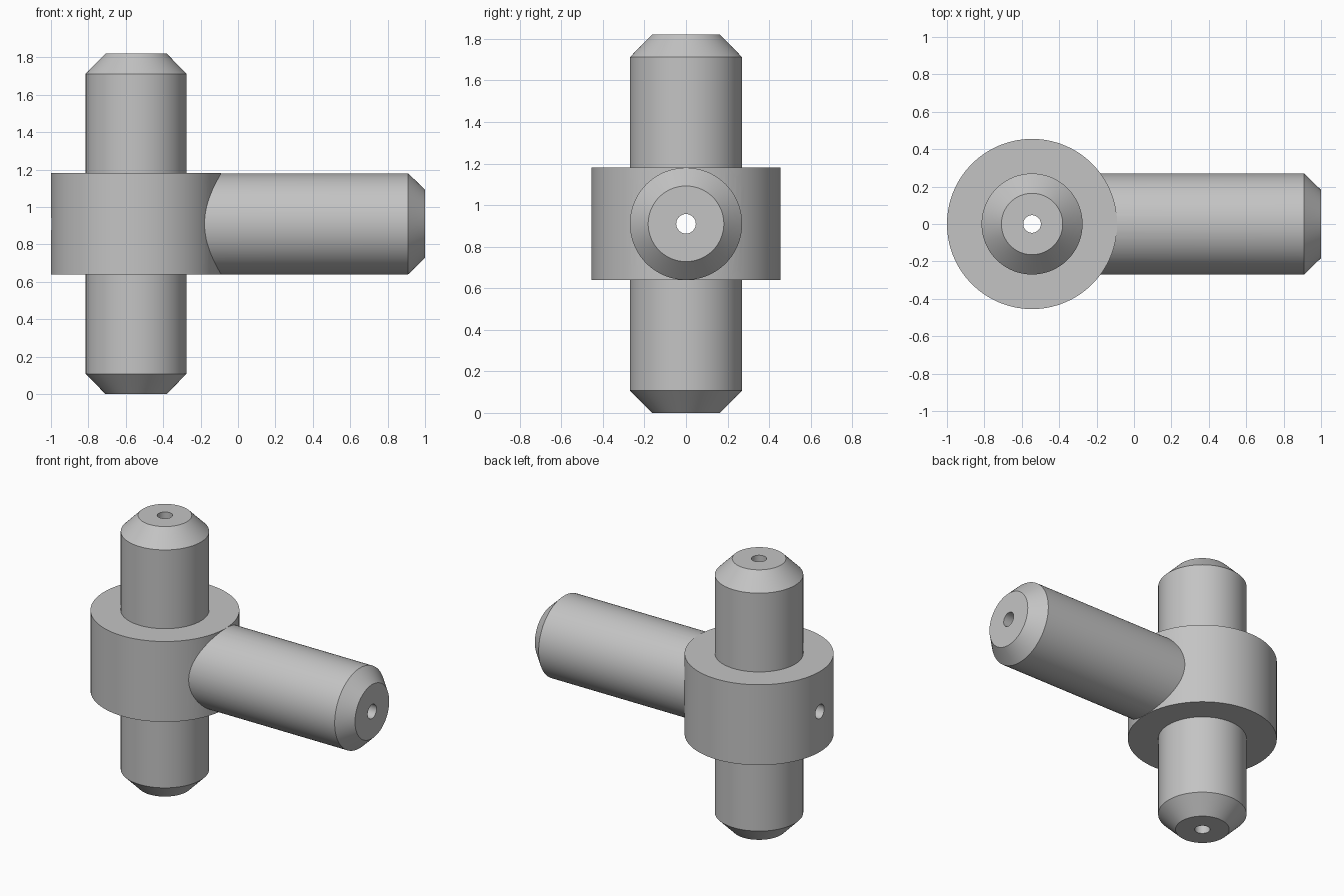
import bpy, bmesh, math
from mathutils import Matrix

cube = bpy.data.objects.get("Cube")
if cube:
    bpy.data.objects.remove(cube, do_unlink=True)

SEGMENTS = 96
HUB_X, MID_Z = -0.545, 0.91
SHAFT_R, COLLAR_R, BORE_R = 0.27, 0.455, 0.047

steel = bpy.data.materials.new("plain grey")
steel.use_nodes = True
grey = (0.55, 0.55, 0.55, 1)
steel.diffuse_color = grey
steel.node_tree.nodes["Principled BSDF"].inputs["Base Color"].default_value = grey


def turned(name, profile, along_x=False):
    """Solid of revolution from (radius, distance along axis) pairs about the hub centre."""
    bm = bmesh.new()
    rings = []
    for r, h in profile:
        ring = []
        for i in range(SEGMENTS):
            a = math.tau * (i + 0.5) / SEGMENTS
            ring.append(bm.verts.new((r * math.cos(a), r * math.sin(a), h)))
        rings.append(ring)
    for low, high in zip(rings, rings[1:]):
        for i in range(SEGMENTS):
            j = (i + 1) % SEGMENTS
            bm.faces.new((low[i], low[j], high[j], high[i]))
    bm.faces.new(rings[0][::-1])
    bm.faces.new(rings[-1])
    if along_x:
        bm.transform(Matrix.Rotation(math.pi / 2, 4, 'Y'))
    bm.transform(Matrix.Translation((HUB_X, 0, MID_Z)))
    bmesh.ops.recalc_face_normals(bm, faces=bm.faces)
    mesh = bpy.data.meshes.new(name)
    bm.to_mesh(mesh)
    bm.free()
    mesh.materials.append(steel)
    obj = bpy.data.objects.new(name, mesh)
    bpy.context.collection.objects.link(obj)
    return obj


def combine(target, tool, operation):
    """Apply a boolean and discard the tool object."""
    mod = target.modifiers.new(tool.name, 'BOOLEAN')
    mod.operation, mod.solver, mod.object = operation, 'EXACT', tool
    bpy.context.view_layer.objects.active = target
    bpy.ops.object.modifier_apply(modifier=mod.name)
    bpy.data.objects.remove(tool, do_unlink=True)


# Chamfered upright shaft with its wide collar, symmetric about the middle
upper = [(COLLAR_R, 0.271), (SHAFT_R, 0.271), (SHAFT_R, 0.802), (0.164, 0.91)]
lower = [(r, -h) for r, h in reversed(upper)]
body = turned("shaft_collar_and_arm", lower + upper)

# Chamfered side arm
arm_end = 1 - HUB_X
arm = turned("side_arm", [(SHAFT_R, 0), (SHAFT_R, arm_end - 0.09), (0.182, arm_end)], True)
combine(body, arm, 'UNION')

# Crossing bores, one up the shaft and one right through the arm and collar
for name, along_x in (("shaft_bore", False), ("arm_bore", True)):
    drill = turned(name, [(BORE_R, -2), (BORE_R, 2)], along_x)
    combine(body, drill, 'DIFFERENCE')

bpy.ops.object.select_all(action='DESELECT')
body.select_set(True)
bpy.context.view_layer.objects.active = body
bpy.ops.object.shade_smooth_by_angle(angle=math.radians(25))
